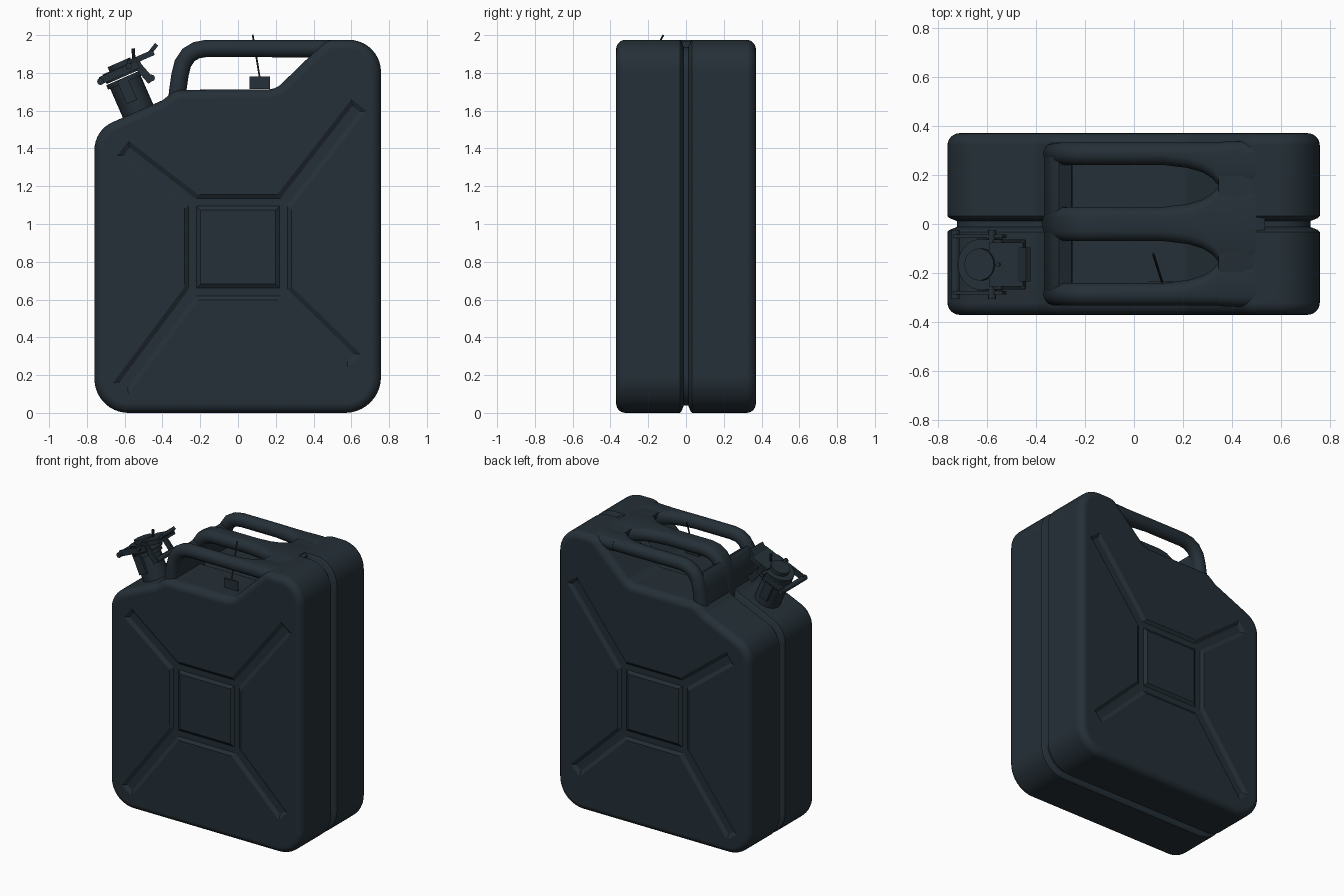
import bpy, bmesh, math
from mathutils import Vector, Matrix

if "Cube" in bpy.data.objects:
    bpy.data.objects.remove(bpy.data.objects["Cube"])

paint = bpy.data.materials.new("dark_blue_grey_paint")
paint.diffuse_color = (0.018, 0.029, 0.038, 1)
paint.use_nodes = True
paint.node_tree.nodes["Principled BSDF"].inputs["Base Color"].default_value = paint.diffuse_color


def make(name, bm, angle=30):
    bmesh.ops.recalc_face_normals(bm, faces=bm.faces)
    me = bpy.data.meshes.new(name)
    bm.to_mesh(me)
    bm.free()
    ob = bpy.data.objects.new(name, me)
    bpy.context.collection.objects.link(ob)
    me.materials.append(paint)
    smooth(ob, angle)
    return ob


def activate(ob):
    bpy.ops.object.select_all(action='DESELECT')
    ob.select_set(True)
    bpy.context.view_layer.objects.active = ob


def smooth(ob, angle):
    activate(ob)
    bpy.ops.object.shade_smooth_by_angle(angle=math.radians(angle))


def loft(bm, rings):
    """Bridge closed rings of equal length and cap both ends."""
    vs = [[bm.verts.new(p) for p in r] for r in rings]
    n = len(vs[0])
    for a, b in zip(vs, vs[1:]):
        for i in range(n):
            j = (i + 1) % n
            bm.faces.new((a[i], a[j], b[j], b[i]))
    bm.faces.new(vs[0])
    bm.faces.new(vs[-1])


def rounded(points):
    """Polygon of (x, z, radius) -> outline with filleted corners."""
    out = []
    for i, (x, z, r) in enumerate(points):
        p = Vector((x, z))
        u = (Vector(points[i - 1][:2]) - p).normalized()
        v = (Vector(points[(i + 1) % len(points)][:2]) - p).normalized()
        half = math.acos(max(-1, min(1, u.dot(v)))) / 2
        t = r / math.tan(half)
        c = p + (u + v).normalized() * r / math.sin(half)
        s, e = p + u * t - c, p + v * t - c
        a0 = math.atan2(s.y, s.x)
        d = (math.atan2(e.y, e.x) - a0 + math.pi) % (2 * math.pi) - math.pi
        n = max(2, math.ceil(abs(d) / math.radians(9)))
        for k in range(n + 1):
            a = a0 + d * k / n
            out.append(c + Vector((math.cos(a), math.sin(a))) * r)
    return out


def inset(poly, d):
    out = []
    for i, p in enumerate(poly):
        e1 = (p - poly[i - 1]).normalized()
        e2 = (poly[(i + 1) % len(poly)] - p).normalized()
        n1, n2 = Vector((-e1.y, e1.x)), Vector((-e2.y, e2.x))
        out.append(p + (n1 + n2) * d / (1 + n1.dot(n2)))
    return out


# can body: one outline lofted through y, with rounded rims and a centre seam groove
outline = rounded([(-0.76, 0, .18), (0.757, 0, .19), (0.757, 1.975, .17),
                   (0.47, 1.975, .1), (0.2, 1.713, .1), (-0.33, 1.71, .1),
                   (-0.40, 1.655, .06), (-0.76, 1.497, .16)])
R, HALF = 0.05, 0.37
side = [(HALF - R + R * math.cos(a), R - R * math.sin(a))
        for a in (math.radians(15 * k) for k in range(7))]
side = [(y, d) for y, d in side] + [(0.032, 0), (0.024, .008), (0.012, .038)]
side += [(-y, d) for y, d in reversed(side)]
bm = bmesh.new()
loft(bm, [[(p.x, y, p.y) for p in inset(outline, d)] for y, d in side])
body = make("can_body", bm)

# pressed channels: square ring with four diagonal arms, on both faces
corners = [(-.24, 1.115), (.24, 1.115), (.24, .64), (-.24, .64)]
tips = [(-.57, 1.37), (.61, 1.59), (.58, .31), (-.59, .17)]
segments = [(corners[i], corners[(i + 1) % 4], .042) for i in range(4)]
segments += [(c, t, .05) for c, t in zip(corners, tips)]
bm = bmesh.new()
for s in (-1, 1):
    for a, b, w in segments:
        a, b = Vector(a), Vector(b)
        u = (b - a).normalized()
        n = Vector((-u.y, u.x))
        rings = []
        for y, k in ((.385, 1.5), (.355, .5)):
            h = w * k
            rings.append([(q.x, s * y, q.y) for q in
                          (a - u * h - n * h, b + u * h - n * h,
                           b + u * h + n * h, a - u * h + n * h)])
        loft(bm, rings)
cutter = make("channel_cutter", bm)
cutter.hide_render = True
mod = body.modifiers.new("channels", 'BOOLEAN')
mod.operation, mod.solver, mod.use_self, mod.object = 'DIFFERENCE', 'EXACT', True, cutter
activate(body)
bpy.ops.object.modifier_apply(modifier=mod.name)
bpy.data.objects.remove(cutter)
smooth(body, 22)
body.modifiers.new("flat_panels", 'WEIGHTED_NORMAL').keep_sharp = True


def sweep(name, stations, sides=24):
    """Capsule section swept in the xz plane; stations are (x, z, radius, y0, y1)."""
    rings = []
    for i, (x, z, r, y0, y1) in enumerate(stations):
        p, q = stations[max(i - 1, 0)], stations[min(i + 1, len(stations) - 1)]
        t = Vector((q[0] - p[0], q[1] - p[1])).normalized()
        mid, shift = (y0 + y1) / 2, max((y1 - y0) / 2 - r, 0)
        ring = []
        for k in range(sides):
            a = 2 * math.pi * (k + .5) / sides
            c, s = math.cos(a), r * math.sin(a)
            ring.append((x - t.y * s, mid + r * c + math.copysign(shift, c), z + t.x * s))
        rings.append(ring)
    bm = bmesh.new()
    loft(bm, rings)
    return make(name, bm, 40)


# three handle bars, widening where they run into the body
bend = [(-.33, 1.6), (-.32, 1.7), (-.307, 1.79), (-.292, 1.85), (-.262, 1.895),
        (-.22, 1.92), (-.17, 1.929), (0, 1.929), (.12, 1.929)]
grow = [(.22, .012), (.28, .03), (.32, .055), (.345, .085), (.5, .085)]
for name, y0, y1, g0, g1 in (("front_handle", -.333, -.24, 0, 1),
                             ("middle_handle", -.07, .07, -1, 1),
                             ("back_handle", .24, .333, -1, 0)):
    st = [(x, z, .046, y0, y1) for x, z in bend]
    st += [(x, 1.928, .046, y0 + g * g0, y1 + g * g1) for x, g in grow]
    sweep(name, st)

# wall joining the handle posts, and the plate joining the bars to the body
sweep("handle_post_wall", [(x, z, .044, -.333, .333) for x, z in bend[:4]] +
      [(-.28, 1.87, .03, -.32, .32)])
sweep("handle_end_plate", [(.345, 1.928, .046, -.335, .335), (.44, 1.928, .046, -.338, .338),
                           (.53, 1.922, .046, -.34, .34)])

# spout frame: local x across the mouth, local z along the tilted neck
axis = Vector((-.4, 0, .917)).normalized()
across = Vector((axis.z, 0, -axis.x))
frame = Matrix((across, (0, 1, 0), axis)).transposed().to_4x4()
frame.translation = (-.53, -.165, 1.6)


def rod(name, a, b, r, local=True, sides=24):
    a, b = Vector(a), Vector(b)
    if local:
        a, b = frame @ a, frame @ b
    bm = bmesh.new()
    m = Matrix.Translation((a + b) / 2) @ (b - a).to_track_quat('Z', 'Y').to_matrix().to_4x4()
    bmesh.ops.create_cone(bm, cap_ends=True, segments=sides, radius1=r, radius2=r,
                          depth=(b - a).length, matrix=m)
    return make(name, bm)


def block(name, centre, size, local=True, tilt=0):
    bm = bmesh.new()
    m = (frame if local else Matrix()) @ Matrix.Translation(centre)
    m = m @ Matrix.Rotation(tilt, 4, 'Y') @ Matrix.Diagonal((*size, 1))
    bmesh.ops.create_cube(bm, size=1, matrix=m)
    return make(name, bm)


# spout neck, collar and cap
rod("spout_neck", (0, 0, -.06), (0, 0, .19), .088, sides=32)
rod("spout_collar", (0, 0, .165), (0, 0, .19), .1, sides=32)
rod("spout_cap", (.01, 0, .195), (.01, 0, .25), .105, sides=32)
rod("cap_crown", (.01, 0, .25), (.01, 0, .275), .065, sides=32)
# hinge, latch axle and side arms
rod("hinge_axle", (-.12, -.14, .22), (-.12, .14, .22), .018, sides=12)
rod("latch_axle", (.135, -.1, .13), (.135, .1, .13), .018, sides=12)
rod("lever_axle", (.05, -.14, .235), (.05, .14, .235), .016, sides=12)
for s in (-1, 1):
    block("cap_side_arm", (-.01, s * .115, .225), (.22, .014, .04))
    block("latch_side_arm", (.105, s * .095, .185), (.04, .014, .15), tilt=-.3)
    block("neck_lug", (-.01, s * .09, .12), (.06, .03, .13))
# lever with upturned thumb tab, and locking pin
block("locking_lever", (.125, 0, .25), (.15, .18, .03))
block("lever_tab", (.205, 0, .268), (.06, .14, .022), tilt=-.5)
rod("locking_pin", (-.55, -.165, 1.84), (-.555, -.165, 1.93), .009, local=False, sides=10)

# hanging tag and its wire
block("tag_plate", (.115, -.24, 1.748), (.11, .01, .066), local=False)
rod("tag_wire", (.115, -.238, 1.775), (.078, -.12, 2.0), .005, local=False, sides=8)
